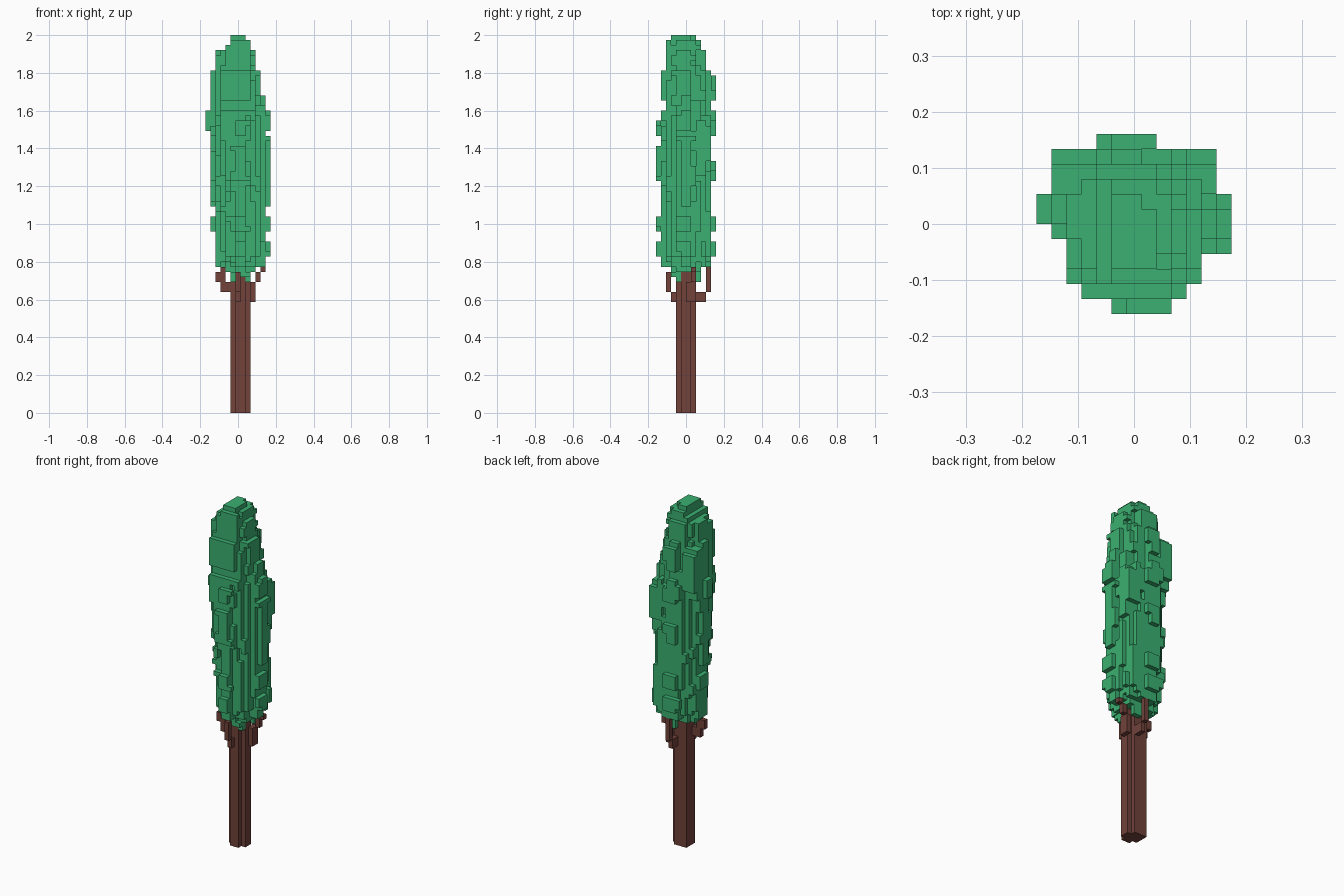
import bpy
import random
from math import hypot
from mathutils import Vector

random.seed(4)
V = 2 / 75  # edge length of one block

if "Cube" in bpy.data.objects:
    bpy.data.objects.remove(bpy.data.objects["Cube"])


def material(name, rgb):
    mat = bpy.data.materials.new(name)
    mat.use_nodes = True
    mat.diffuse_color = (*rgb, 1)
    mat.node_tree.nodes["Principled BSDF"].inputs["Base Color"].default_value = (*rgb, 1)
    return mat


def box(i0, i1, j0, j1, k0, k1):
    """Set of block cells, both ends included."""
    return {(i, j, k) for i in range(i0, i1 + 1)
            for j in range(j0, j1 + 1) for k in range(k0, k1 + 1)}


def block_object(name, cells, mat):
    """Skin a set of cells with only its outward faces."""
    verts, faces, index = [], [], {}

    def corner(p):
        key = tuple(round(c * 2) for c in p)
        if key not in index:
            index[key] = len(verts)
            verts.append((p.x * V, (p.y + 0.5) * V, (p.z + 0.5) * V))
        return index[key]

    for cell in sorted(cells):
        centre = Vector(cell)
        for axis in range(3):
            for sign in (-1, 1):
                n, u = Vector((0, 0, 0)), Vector((0, 0, 0))
                n[axis], u[(axis + 1) % 3] = sign, 1
                if tuple(int(c) for c in centre + n) in cells:
                    continue
                w = n.cross(u)
                faces.append([corner(centre + (n + u * a + w * b) / 2)
                              for a, b in ((-1, -1), (1, -1), (1, 1), (-1, 1))])
    mesh = bpy.data.meshes.new(name)
    mesh.from_pydata(verts, [], faces)
    mesh.materials.append(mat)
    obj = bpy.data.objects.new(name, mesh)
    bpy.context.collection.objects.link(obj)
    return obj


green = material("leaf green", (0.044, 0.435, 0.165))
brown = material("bark brown", (0.165, 0.054, 0.042))

# Trunk: square column with three notched corners
trunk = box(-1, 2, -1, 0, 0, 27) | box(0, 1, -2, 1, 0, 27) | box(-1, -1, 1, 1, 0, 27)

# Branches: stepped arms on four sides
branches = (box(3, 3, 0, 1, 22, 25) | box(4, 4, 1, 1, 26, 27) | box(5, 5, 1, 1, 28, 28)
            | box(-3, -2, -1, -1, 24, 25) | box(-4, -3, -1, -1, 26, 27)
            | box(-3, -3, -1, -1, 28, 28)
            | box(0, 0, -3, -3, 22, 23) | box(0, 0, -4, -4, 24, 27)
            | box(1, 1, 2, 3, 22, 23) | box(1, 1, 4, 4, 24, 28))

# Foliage: first layer of each band, then its reach to west, east, front, back
BANDS = [(28, 3, 3, 3, 2), (29, 4, 5, 5, 4), (31, 4, 6, 6, 5), (34, 4, 5, 5, 4),
         (36, 5, 6, 6, 5), (39, 4, 5, 5, 4), (41, 5, 6, 5, 4), (46, 5, 6, 6, 5),
         (50, 5, 6, 6, 4), (53, 5, 6, 5, 4), (55, 5, 5, 6, 5), (56, 6, 6, 6, 5),
         (58, 6, 6, 5, 5), (60, 5, 5, 4, 4), (62, 5, 5, 5, 5), (63, 5, 4, 5, 5),
         (67, 5, 4, 5, 4), (68, 4, 3, 4, 3), (72, 2, 2, 4, 2), (73, 1, 2, 4, 2),
         (74, 1, 1, 3, 1)]
# Widest west and east reach of each row, front to back
WEST = (2, 3, 4, 4, 4, 5, 6, 6, 5, 5, 5, 4)
EAST = (3, 4, 4, 5, 6, 6, 6, 6, 5, 5, 5, 1)
# Mean radius by layer
RADII = [(28, 3.2), (31, 4.9), (50, 5.2), (58, 5.3), (66, 4.6), (72, 3.7), (75, 1.8)]


def radius(k):
    for (k0, r0), (k1, r1) in zip(RADII, RADII[1:]):
        if k < k1:
            return r0 + (r1 - r0) * (k - k0) / (k1 - k0)


def in_reach(i, j, k):
    west, east, front, back = [band for band in BANDS if band[0] <= k][-1][1:]
    return (-min(west, WEST[j + 6]) <= i <= min(east, EAST[j + 6])
            and -front <= j <= back)


def on_rib(i, j, half):
    """Upright ribs, two blocks per unit of half width, that grow to the full reach."""
    across = abs(i + (0.5 if j >= 0 else -0.5))
    along = abs(j + (0.5 if i >= 0 else -0.5))
    return min(across, along) < half


foliage = set()
for i in range(-6, 7):
    for j in range(-6, 6):
        run = 0
        for k in range(28, 75):
            # each column swells and shrinks in short vertical runs
            if run == 0:
                run, swell = random.randint(2, 6), random.uniform(0.86, 1.14)
            run -= 1
            lean = (54 - k) / 30
            d = hypot(i - lean, j + 0.5 - lean)
            rib = on_rib(i, j, 2 if swell > 1.04 else 1)
            if in_reach(i, j, k) and (rib or d < radius(k) * swell):
                foliage.add((i, j, k))

# Bulging clumps at two back corners
foliage |= box(-5, -4, 1, 3, 56, 66) | box(-5, -3, 4, 4, 58, 65)
foliage |= box(4, 5, 2, 3, 47, 57) | box(3, 5, 4, 4, 50, 56)

# Leaf tufts hanging around the top of the trunk
foliage |= (box(-1, -1, -2, -2, 26, 27) | box(2, 2, -2, -2, 26, 27)
            | box(1, 2, -3, -3, 27, 27) | box(1, 2, 2, 2, 26, 27))
foliage -= trunk | branches

block_object("trunk", trunk, brown)
block_object("branches", branches - trunk, brown)
block_object("foliage", foliage, green)
